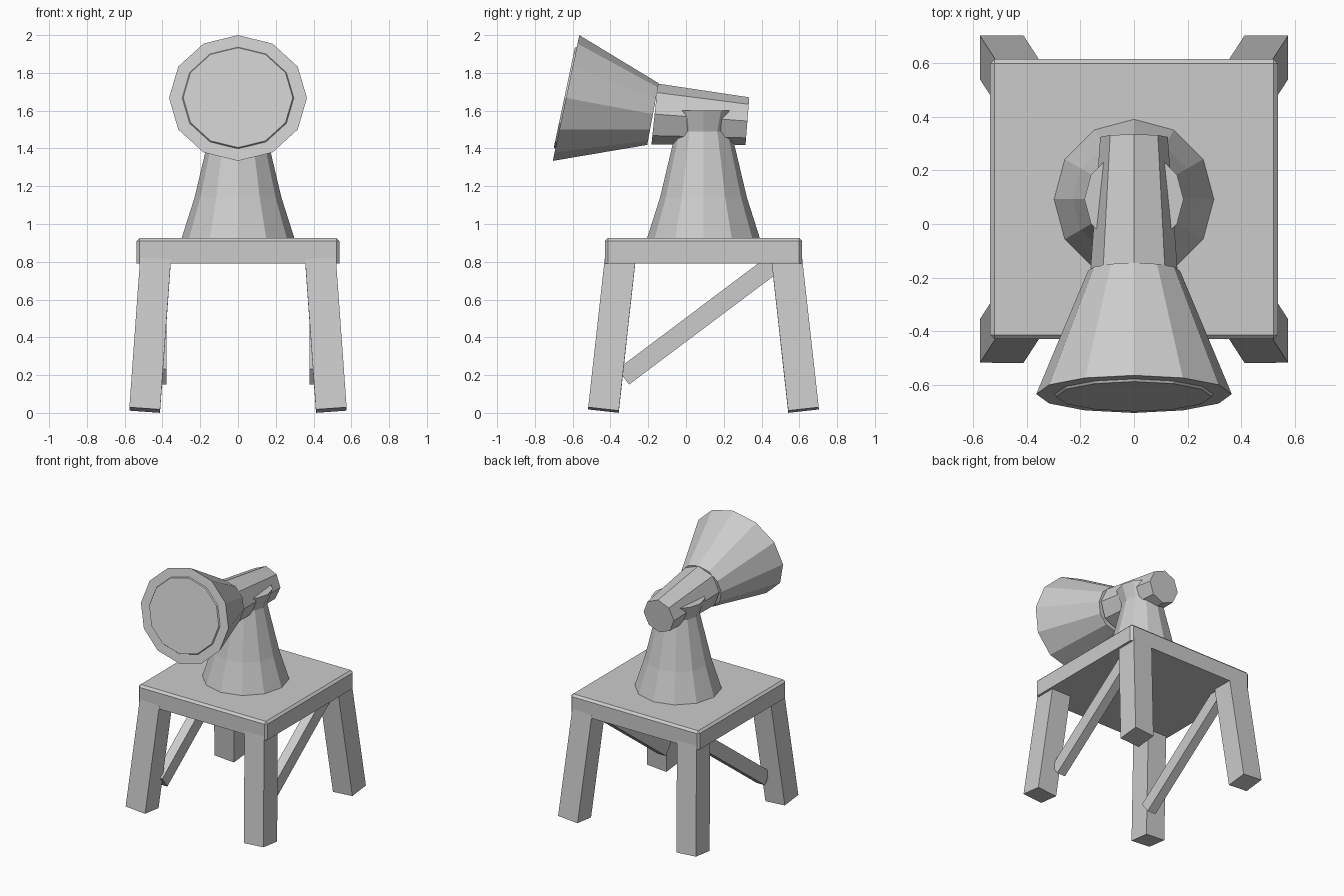
import bpy, bmesh, math
from mathutils import Matrix, Vector

old = bpy.data.objects.get("Cube")
if old:
    bpy.data.objects.remove(old, do_unlink=True)

grey = bpy.data.materials.new("plain_grey")
grey.use_nodes = True
grey.diffuse_color = (0.6, 0.6, 0.6, 1)
grey.node_tree.nodes["Principled BSDF"].inputs["Base Color"].default_value = grey.diffuse_color

MID_Y = 0.0925  # centre line of the table


def finish(name, bm):
    bmesh.ops.recalc_face_normals(bm, faces=bm.faces)
    mesh = bpy.data.meshes.new(name)
    bm.to_mesh(mesh)
    bm.free()
    mesh.materials.append(grey)
    obj = bpy.data.objects.new(name, mesh)
    bpy.context.collection.objects.link(obj)
    return obj


def box(name, size, matrix):
    bm = bmesh.new()
    bmesh.ops.create_cube(bm, size=1, matrix=matrix @ Matrix.Diagonal((*size, 1)))
    return finish(name, bm)


def loft(name, sides, rings):
    """Capped tube; each ring is (y, z, x radius, other radius, tilt in degrees)."""
    bm = bmesh.new()
    loops = []
    for y, z, rx, rz, tilt in rings:
        up = Vector((0, math.sin(math.radians(tilt)), math.cos(math.radians(tilt))))
        loop = []
        for i in range(sides):
            a = math.tau * i / sides
            loop.append(bm.verts.new(Vector((rx * math.sin(a), y, z)) + up * rz * math.cos(a)))
        loops.append(loop)
    for low, high in zip(loops, loops[1:]):
        for i in range(sides):
            j = (i + 1) % sides
            bm.faces.new((low[i], low[j], high[j], high[i]))
    bm.faces.new(loops[0])
    bm.faces.new(loops[-1])
    return finish(name, bm)


# Table top with chamfered upper and corner edges
bm = bmesh.new()
bmesh.ops.create_cube(bm, size=1, matrix=Matrix.Translation((0, MID_Y, 0.858))
                      @ Matrix.Diagonal((1.075, 1.045, 0.135, 1)))
edges = [e for e in bm.edges if max(v.co.z for v in e.verts) > 0.858]
bmesh.ops.bevel(bm, geom=edges, offset=0.016, segments=1, affect='EDGES')
finish("table_top", bm)

# Four splayed legs
for sx, side in ((1, "left"), (-1, "right")):
    for sy, end in ((-1, "front"), (1, "back")):
        axis = Vector((-sx * 0.072, -sy * 0.111, 1)).normalized()
        foot = Vector((sx * 0.494, MID_Y + sy * 0.5295, 0.0152))
        turn = Vector((0, 0, 1)).rotation_difference(axis).to_matrix().to_4x4()
        box(f"{end}_{side}_leg", (0.163, 0.163, 0.84),
            Matrix.Translation(foot + axis * 0.42) @ turn)

    # Diagonal brace from the front leg up to the back of the table
    start, stop = Vector((sx * 0.413, -0.332, 0.191)), Vector((sx * 0.413, 0.49, 0.808))
    run = stop - start
    tilt = Matrix.Rotation(math.atan2(run.z, run.y), 4, 'X')
    box(f"{side}_brace", (0.07, run.length, 0.102), Matrix.Translation((start + stop) / 2) @ tilt)

# Pedestal that narrows to a neck and flares into a cradle
profile = ((0.30, 0.92), (0.23, 1.14), (0.147, 1.49), (0.185, 1.60))
loft("pedestal", 12, [(MID_Y, z, r, r, 90) for r, z in profile])

# Tapered eight-sided barrel
loft("barrel", 8, [(0.325, 1.545, 0.126, 0.126, 4.5), (-0.166, 1.582, 0.162, 0.162, 6)])

# Flared lamp housing and its slightly raised lens
loft("lamp_housing", 12, [(-0.175, 1.582, 0.172, 0.166, 10.5), (-0.635, 1.667, 0.365, 0.34, 11.9)])
loft("lens", 12, [(-0.633, 1.667, 0.297, 0.276, 11.9), (-0.644, 1.669, 0.29, 0.27, 11.9)])
